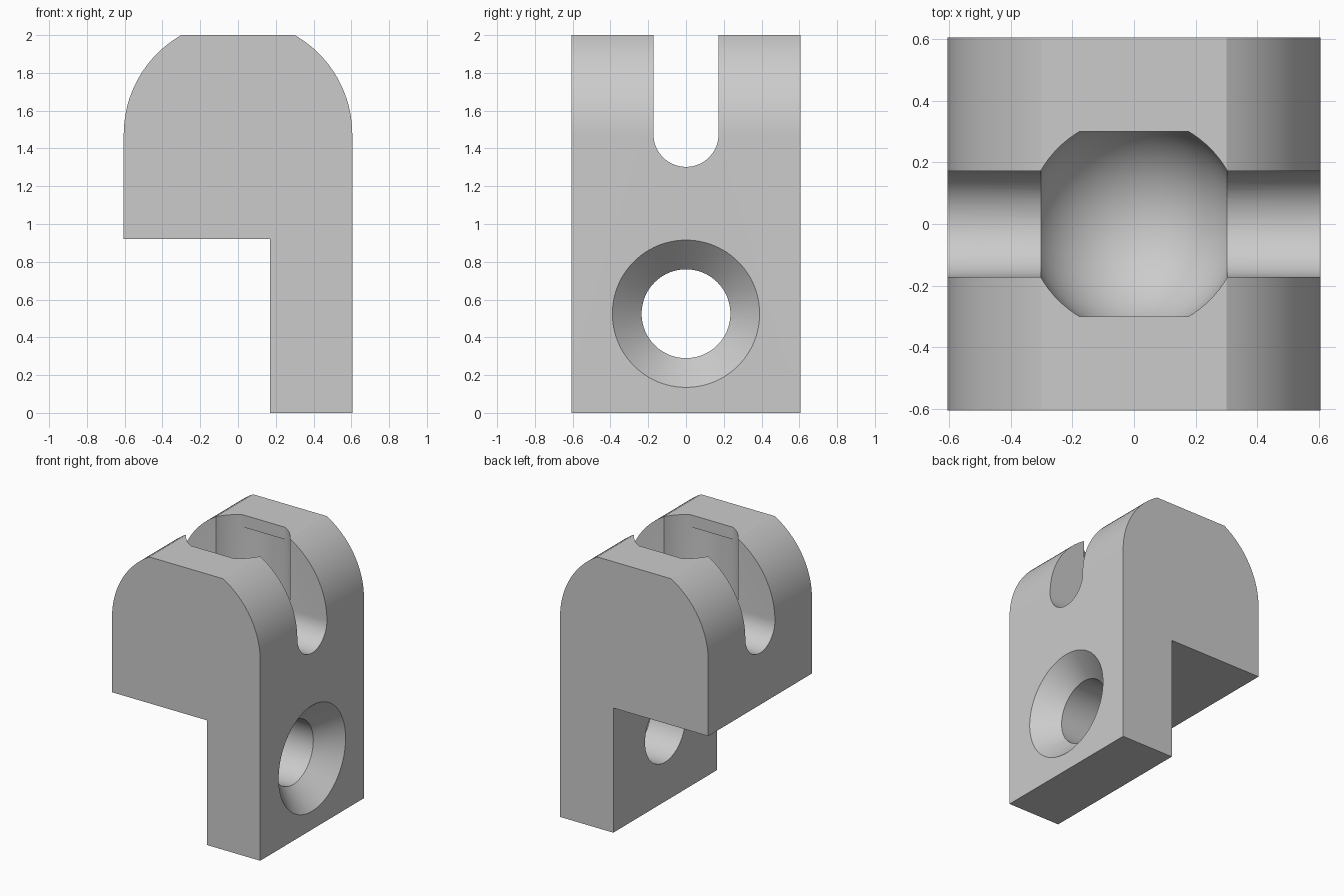
import bpy, bmesh, math
from mathutils import Matrix, Vector

cube = bpy.data.objects.get("Cube")
if cube:
    bpy.data.objects.remove(cube, do_unlink=True)

HALF = 0.605        # half width and depth of the block
ARC_Z = 1.475       # height of the shared centre of crown, slot and socket
SOCKET_R = 0.348
SLOT_R = 0.1725
HOLE_R, SINK_R = 0.235, 0.39

grey = bpy.data.materials.new("plain grey")
grey.use_nodes = True
colour = (0.6, 0.6, 0.6, 1)
grey.diffuse_color = colour
grey.node_tree.nodes["Principled BSDF"].inputs["Base Color"].default_value = colour


def finish(name, bm):
    bmesh.ops.remove_doubles(bm, verts=bm.verts, dist=1e-5)
    bmesh.ops.recalc_face_normals(bm, faces=bm.faces)
    mesh = bpy.data.meshes.new(name)
    bm.to_mesh(mesh)
    bm.free()
    mesh.materials.append(grey)
    obj = bpy.data.objects.new(name, mesh)
    bpy.context.collection.objects.link(obj)
    return obj


def prism(name, outline, length):
    """Extrude a closed outline of 3D points along a vector."""
    bm = bmesh.new()
    face = bm.faces.new([bm.verts.new(p) for p in outline])
    moved = bmesh.ops.extrude_face_region(bm, geom=[face], use_keep_orig=True)["geom"]
    bmesh.ops.translate(bm, vec=length, verts=[v for v in moved if isinstance(v, bmesh.types.BMVert)])
    return finish(name, bm)


def lathe(name, profile, matrix):
    """Turn (radius, height) points around z, then place the solid."""
    bm = bmesh.new()
    verts = [bm.verts.new((r, 0, h)) for r, h in profile]
    edges = [bm.edges.new(pair) for pair in zip(verts, verts[1:])]
    bmesh.ops.spin(bm, geom=verts + edges, axis=(0, 0, 1), cent=(0, 0, 0),
                   angle=math.tau, steps=96, use_duplicate=False)
    bmesh.ops.transform(bm, matrix=matrix, verts=bm.verts)
    return finish(name, bm)


def cut(target, cutter):
    mod = target.modifiers.new("cut", 'BOOLEAN')
    mod.operation, mod.solver, mod.object = 'DIFFERENCE', 'EXACT', cutter
    bpy.context.view_layer.objects.active = target
    bpy.ops.object.modifier_apply(modifier=mod.name)
    bpy.data.objects.remove(cutter, do_unlink=True)


def arc(radius, start, end, steps):
    for i in range(steps + 1):
        a = math.radians(start + (end - start) * i / steps)
        yield radius * math.cos(a), radius * math.sin(a)


# Block with one leg and a rounded, flat-topped crown
crown_angle = math.degrees(math.asin((2 - ARC_Z) / HALF))
right_arc = [(x, ARC_Z + z) for x, z in arc(HALF, 0, crown_angle, 20)]
left_arc = [(-x, z) for x, z in reversed(right_arc)]
outline = [(0.17, 0), (HALF, 0)] + right_arc + left_arc + [(-HALF, 0.92), (0.17, 0.92)]
block = prism("clevis_block", [(x, -HALF, z) for x, z in outline], (0, 2 * HALF, 0))

# Round-bottomed slot across the crown
slot = [(-1, y, ARC_Z + z) for y, z in arc(SLOT_R, 180, 360, 32)]
slot += [(-1, SLOT_R, 2.2), (-1, -SLOT_R, 2.2)]
cut(block, prism("slot_cutter", slot, (2, 0, 0)))

# Ball socket, open at the top, narrowed by a straight lip at front and back
bowl = list(arc(SOCKET_R, -90, 0, 24)) + [(SOCKET_R, 0.7), (0, 0.7)]
socket = lathe("socket_cutter", bowl, Matrix.Translation((0, 0, ARC_Z)))
for side in (-1, 1):
    lip = [(-1, side * y, z) for y, z in ((0.3, 1.91), (0.5, 1.91), (0.5, 2.4), (0.3, 2.4))]
    cut(socket, prism("lip", lip, (2, 0, 0)))
cut(block, socket)

# Countersunk screw hole through the leg
over = 0.02
screw = [(0, -0.6), (HOLE_R, -0.6), (HOLE_R, HOLE_R - SINK_R), (SINK_R + over, over), (0, over)]
place = Matrix.Translation((HALF, 0, 0.525)) @ Matrix.Rotation(math.pi / 2, 4, 'Y')
cut(block, lathe("screw_hole_cutter", screw, place))

bpy.ops.object.select_all(action='DESELECT')
block.select_set(True)
bpy.context.view_layer.objects.active = block
bpy.ops.object.shade_smooth_by_angle(angle=math.radians(25))
